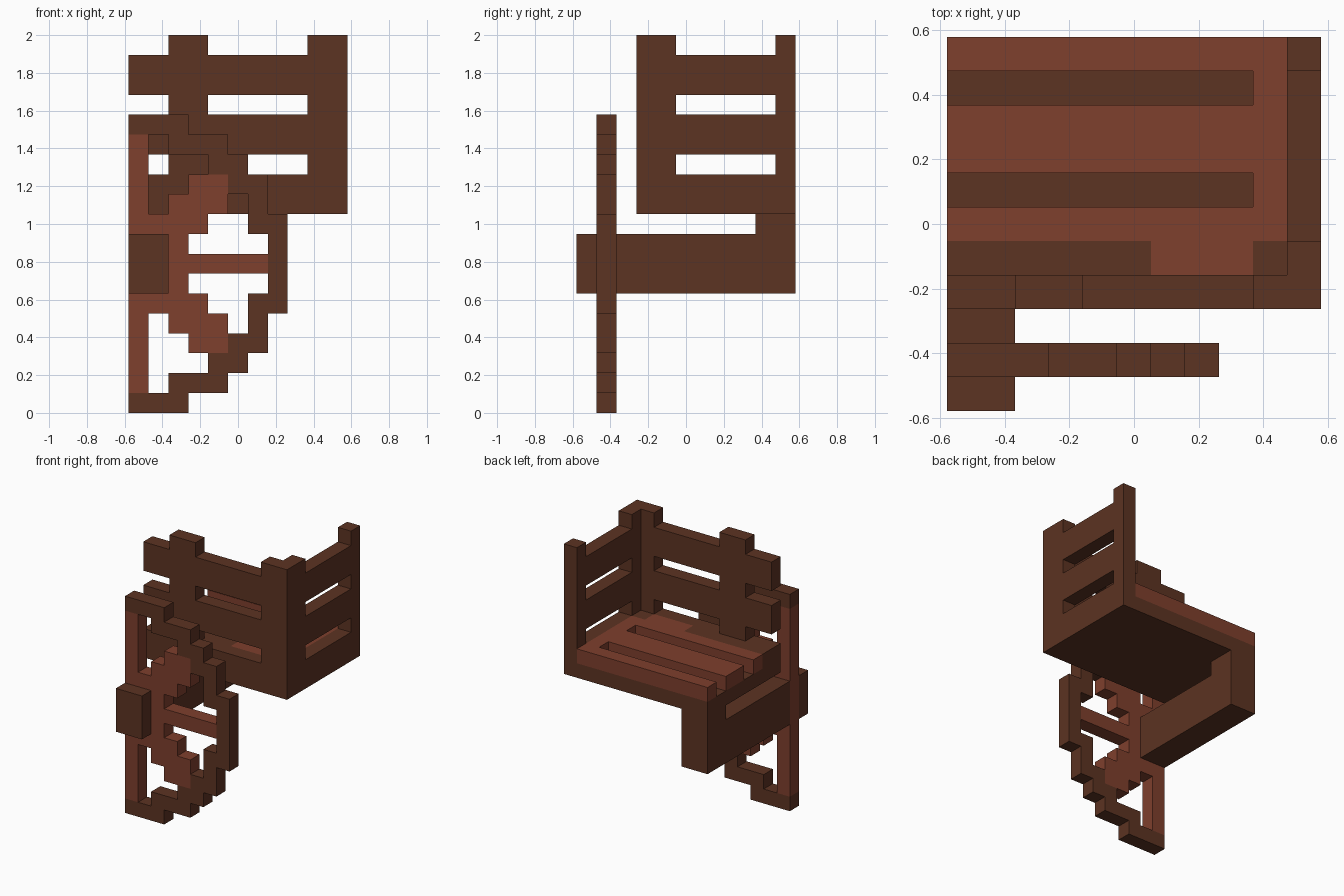
import bpy, bmesh
from mathutils import Vector

if "Cube" in bpy.data.objects:
    bpy.data.objects.remove(bpy.data.objects["Cube"], do_unlink=True)

U = 2 / 19                                  # edge length of one block
ORIGIN = Vector((-5.5 * U, -5.5 * U, 0))


def make_material(name, rgb):
    mat = bpy.data.materials.new(name)
    mat.use_nodes = True
    mat.diffuse_color = (*rgb, 1)
    bsdf = mat.node_tree.nodes["Principled BSDF"]
    bsdf.inputs["Base Color"].default_value = (*rgb, 1)
    bsdf.inputs["Roughness"].default_value = 0.9
    return mat


DARK = make_material("dark brown wood", (0.107, 0.033, 0.016))
RED = make_material("red brown wood", (0.209, 0.050, 0.026))


def box(x, y, z):
    """Grid cells in three half-open ranges."""
    return {(i, j, k) for i in range(*x) for j in range(*y) for k in range(*z)}


def build(name, cells, mat):
    """Join grid cells into one closed shell, keeping only the outer faces."""
    bm = bmesh.new()
    verts = {}
    for cell in cells:
        for axis in range(3):
            a, b = (axis + 1) % 3, (axis + 2) % 3
            for side in (0, 1):
                near = list(cell)
                near[axis] += 2 * side - 1
                if tuple(near) in cells:
                    continue
                loop = []
                for da, db in ((0, 0), (1, 0), (1, 1), (0, 1)):
                    p = list(cell)
                    p[axis] += side
                    p[a] += da
                    p[b] += db
                    p = tuple(p)
                    if p not in verts:
                        verts[p] = bm.verts.new(ORIGIN + Vector(p) * U)
                    loop.append(verts[p])
                bm.faces.new(loop if side else loop[::-1])
    mesh = bpy.data.meshes.new(name)
    bm.to_mesh(mesh)
    bm.free()
    mesh.materials.append(mat)
    obj = bpy.data.objects.new(name, mesh)
    bpy.context.collection.objects.link(obj)
    return obj


# Half wheel: column spans per row, bottom to hub, mirrored upwards
rim_rows = [(0, 3), (2, 5), (4, 6), (5, 7), (6, 7), (6, 8), (7, 8), (7, 8)]
spoke_rows = {1: [(0, 1)], 2: [(0, 1)], 3: [(0, 1), (3, 5)],
              4: [(0, 1), (2, 5)], 5: [(0, 4)], 6: [(0, 3)], 7: [(0, 7)]}
rim, spokes = set(), set()
for row in range(8):
    for k in (row, 14 - row):
        rim |= box(rim_rows[row], (1, 2), (k, k + 1))
        for span in spoke_rows.get(row, []):
            spokes |= box(span, (1, 2), (k, k + 1))
build("wheel_rim", rim, DARK)
build("wheel_spokes", spokes, RED)

# Axle with hub cap in front of the wheel and a rear support under the floor
build("hub_cap", box((0, 2), (0, 1), (6, 9)), DARK)
build("axle", box((0, 2), (2, 11), (6, 9)) | box((0, 2), (9, 11), (9, 10)), DARK)

# Floor: dark base with a raised front edge, red planks with two grooves
edge = box((0, 6), (4, 5), (11, 12)) | box((9, 10), (4, 5), (11, 12))
build("floor_base", box((0, 10), (4, 11), (10, 11)) | edge, DARK)
planks = box((0, 10), (4, 11), (11, 12)) - edge
for j in (6, 9):
    planks -= box((0, 9), (j, j + 1), (11, 12))
build("floor_planks", planks, RED)

# Slatted walls: three two-block rails and taller posts
front, side = set(), set()
for k in (10, 13, 16):
    front |= box((0, 11), (3, 4), (k, k + 2))
    side |= box((10, 11), (4, 11), (k, k + 2))
for i in (2, 9):
    front |= box((i, i + 2), (3, 4), (10, 19))
for j in (4, 10):
    side |= box((10, 11), (j, j + 1), (10, 19))
build("front_wall", front, DARK)
build("side_wall", side, DARK)
